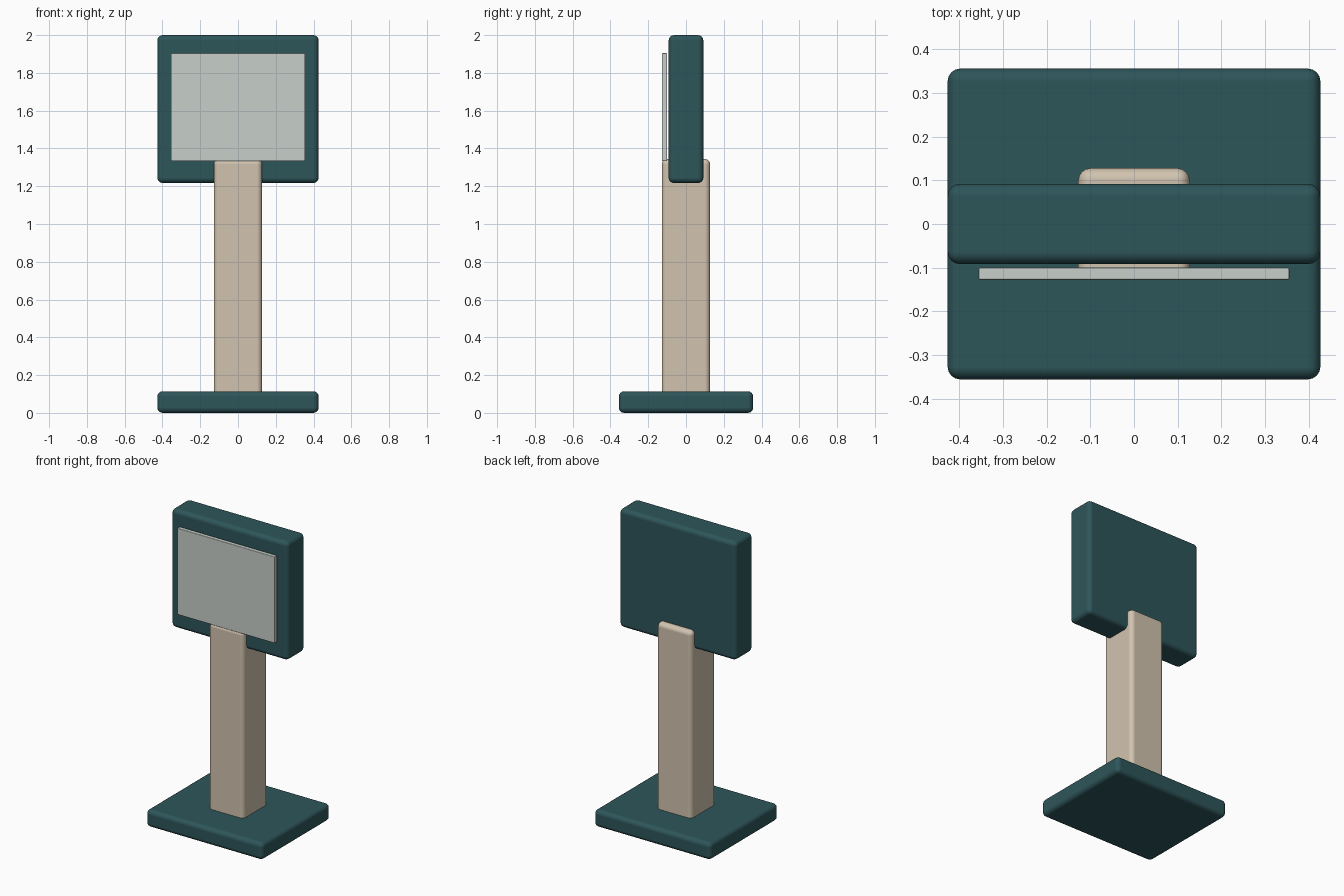
import bpy
import math

if "Cube" in bpy.data.objects:
    bpy.data.objects.remove(bpy.data.objects["Cube"])


def material(name, rgb):
    m = bpy.data.materials.new(name)
    m.diffuse_color = (*rgb, 1.0)
    m.use_nodes = True
    m.node_tree.nodes["Principled BSDF"].inputs["Base Color"].default_value = m.diffuse_color
    return m


def rounded_box(name, lo, hi, radius, mat, segments=4):
    """Box between two corners with softly rounded edges."""
    centre = [(a + b) / 2 for a, b in zip(lo, hi)]
    size = [b - a for a, b in zip(lo, hi)]
    bpy.ops.mesh.primitive_cube_add(size=1, location=centre)
    ob = bpy.context.object
    ob.name = name
    ob.scale = size
    bpy.ops.object.transform_apply(location=False, rotation=False, scale=True)
    ob.data.materials.append(mat)
    bpy.ops.object.shade_smooth_by_angle(angle=math.radians(40))
    bevel = ob.modifiers.new("rounding", 'BEVEL')
    bevel.width = radius
    bevel.segments = segments
    bevel.harden_normals = True
    bpy.ops.object.modifier_apply(modifier=bevel.name)
    return ob


teal = material("dark teal", (0.027, 0.092, 0.102))
tan = material("warm beige", (0.64, 0.545, 0.43))
pale = material("pale grey", (0.57, 0.62, 0.585))

# Foot plate
rounded_box("base", (-0.427, -0.356, 0), (0.427, 0.356, 0.114), 0.0285, teal)
# Upright, sunk into the base and the head
rounded_box("post", (-0.128, -0.128, 0.065), (0.128, 0.128, 1.344), 0.0285, tan)
# Display housing
rounded_box("head", (-0.427, -0.092, 1.217), (0.427, 0.092, 2.0), 0.0285, teal)
# Thin panel standing just in front of the housing
rounded_box("screen", (-0.356, -0.128, 1.333), (0.356, -0.1, 1.904), 0.004, pale, 2)
